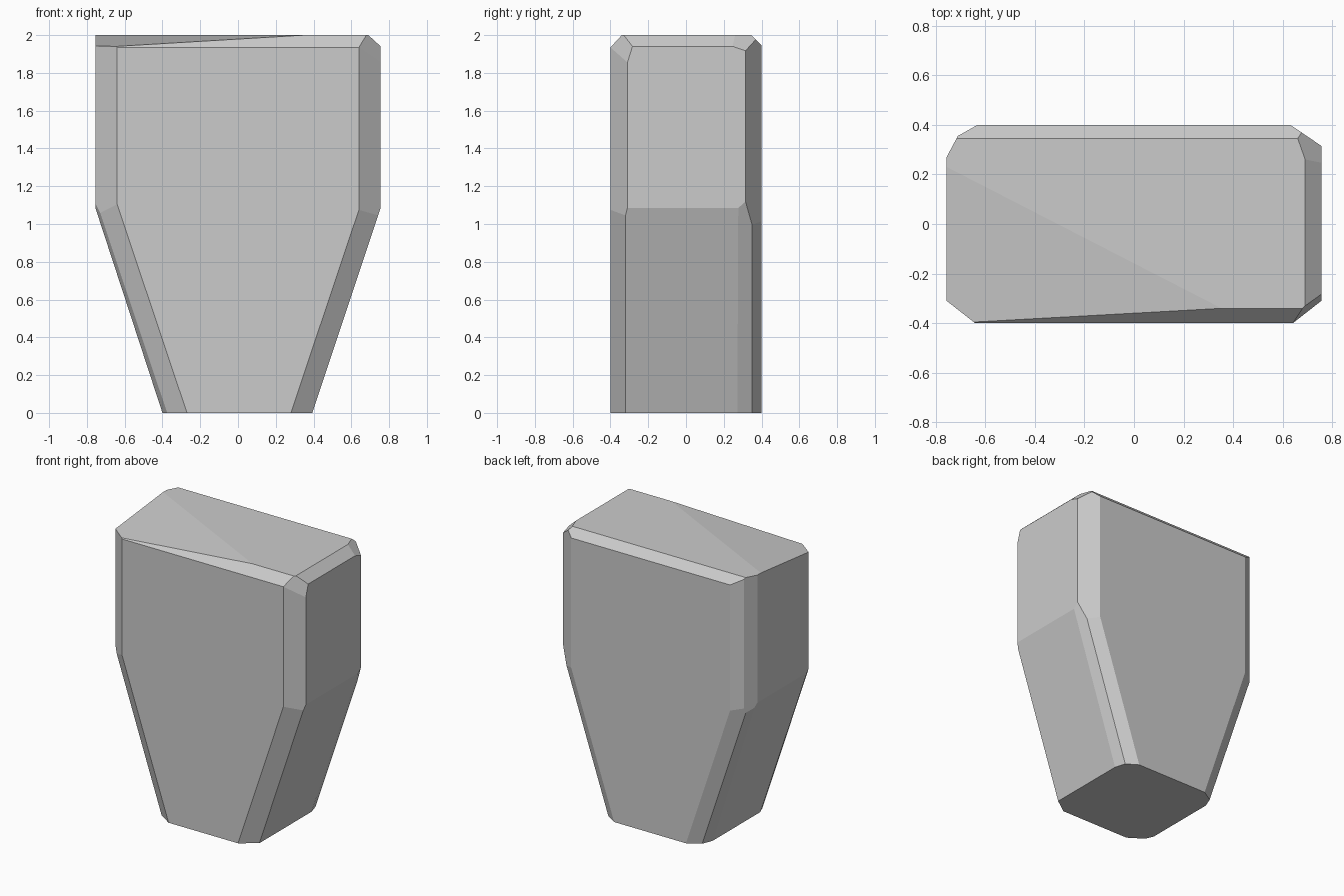
import bpy
import bmesh
from mathutils import Vector

default_cube = bpy.data.objects.get("Cube")
if default_cube:
    bpy.data.objects.remove(default_cube, do_unlink=True)

HALF_DEPTH = 0.4
TOP = 2.0
TAPER = 0.335  # sideways lean of the lower flanks per unit of height


def make_material(name, colour):
    mat = bpy.data.materials.new(name)
    mat.use_nodes = True
    mat.diffuse_color = colour
    mat.node_tree.nodes["Principled BSDF"].inputs["Base Color"].default_value = colour
    return mat


def extrude_profile(bm, profile, half_depth):
    """Closed prism from a front outline, running along y."""
    face = bm.faces.new([bm.verts.new((x, -half_depth, z)) for x, z in profile])
    result = bmesh.ops.extrude_face_region(bm, geom=[face], use_keep_orig=True)
    moved = [g for g in result["geom"] if isinstance(g, bmesh.types.BMVert)]
    bmesh.ops.translate(bm, verts=moved, vec=(0, 2 * half_depth, 0))
    bmesh.ops.recalc_face_normals(bm, faces=bm.faces[:])


def chip(bm, point, normal):
    """Slice off everything beyond a plane and cap the cut."""
    geom = bm.verts[:] + bm.edges[:] + bm.faces[:]
    bmesh.ops.bisect_plane(bm, geom=geom, dist=1e-5, plane_co=point,
                           plane_no=Vector(normal).normalized(), clear_outer=True)
    rim = [e for e in bm.edges if e.is_boundary]
    if rim:
        bmesh.ops.edgenet_fill(bm, edges=rim)


# Block with straight upper sides and tapered lower flanks
bm = bmesh.new()
extrude_profile(bm, [(-0.4, 0), (0.393, 0), (0.755, 1.085),
                     (0.755, TOP), (-0.755, TOP), (-0.755, 1.085)], HALF_DEPTH)

# Upright corner chamfers: x, y, normal x, normal y
upper_chamfers = [
    (0.64, -0.4, 0.09, -0.115),
    (-0.64, -0.4, -0.09, -0.115),
    (0.63, 0.4, 0.085, 0.125),
    (-0.63, 0.4, -0.045, 0.08),
    (-0.71, 0.355, -0.075, 0.04),
]
for x, y, nx, ny in upper_chamfers:
    chip(bm, (x, y, TOP), (nx, ny, 0))

# Slanted chamfers following the taper, given at the base
lower_chamfers = [
    (0.28, -0.4, 0.075, -0.105),
    (-0.27, -0.4, -0.07, -0.105),
    (-0.375, -0.33, -0.06, -0.025),
    (0.29, 0.4, 0.05, 0.08),
    (0.37, 0.35, 0.085, 0.025),
    (-0.28, 0.4, -0.055, 0.09),
    (-0.37, 0.345, -0.075, 0.03),
]
for x, y, nx, ny in lower_chamfers:
    chip(bm, (x, y, 0), (nx, ny, -abs(nx) * TAPER))

# Top edge bevels, the sloping top facet and two corner chips
chip(bm, (0, 0.345, TOP), (0, 1, 1))
chip(bm, (0, -0.34, TOP), (0, -0.065, 0.06))
chip(bm, (0.69, 0, TOP), (0.055, 0, 0.06))
chip(bm, (-0.755, 0.23, TOP), (-0.054, -0.105, 1))
chip(bm, (0.64, -0.4, 1.935), (0.7, -0.7, 0.22))
chip(bm, (0.66, 0.345, TOP), (0.68, 0.24, 0.69))

bmesh.ops.remove_doubles(bm, verts=bm.verts[:], dist=0.001)
bmesh.ops.recalc_face_normals(bm, faces=bm.faces[:])

mesh = bpy.data.meshes.new("chipped_stone_block")
bm.to_mesh(mesh)
bm.free()
mesh.materials.append(make_material("light_grey_stone", (0.6, 0.6, 0.6, 1)))
block = bpy.data.objects.new("chipped_stone_block", mesh)
bpy.context.collection.objects.link(block)
